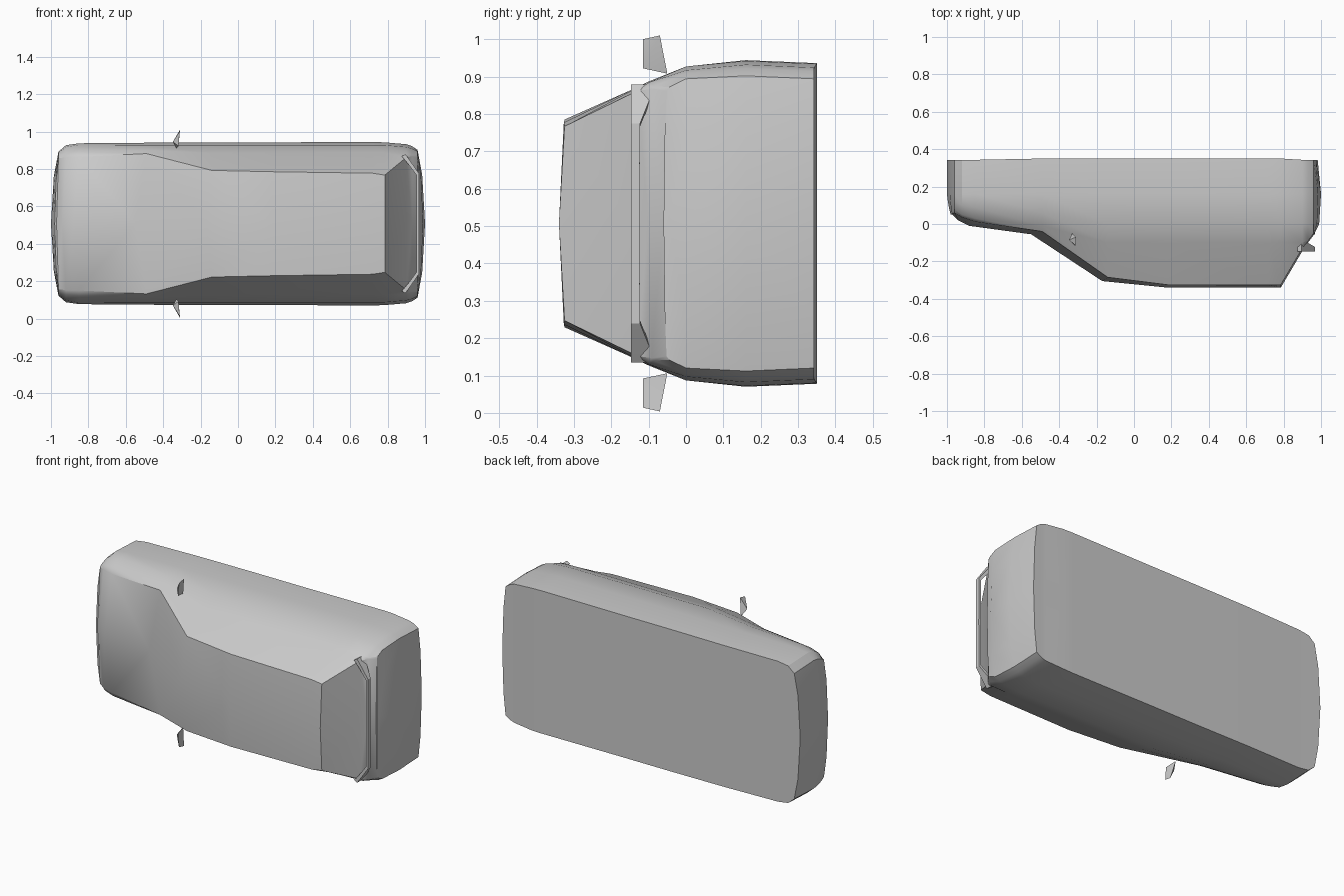
import bpy, bmesh
from mathutils import Vector

if "Cube" in bpy.data.objects:
    bpy.data.objects.remove(bpy.data.objects["Cube"])

MID = 0.507  # height of the symmetry plane; the car lies on its side, roof towards -y


def make_part(name, bm, angle=0.5):
    """Finish a half part: clean, smooth by angle, mirror about the centre plane."""
    bmesh.ops.remove_doubles(bm, verts=bm.verts, dist=0.0005)
    bmesh.ops.recalc_face_normals(bm, faces=bm.faces)
    me = bpy.data.meshes.new(name)
    bm.to_mesh(me)
    bm.free()
    ob = bpy.data.objects.new(name, me)
    ob.location.z = MID
    bpy.context.collection.objects.link(ob)
    bpy.ops.object.select_all(action='DESELECT')
    ob.select_set(True)
    bpy.context.view_layer.objects.active = ob
    bpy.ops.object.shade_smooth_by_angle(angle=angle)
    mod = ob.modifiers.new("mirror", 'MIRROR')
    mod.use_axis = (False, False, True)
    mod.merge_threshold = 0.001
    return ob


def skin(bm, columns):
    """Join neighbouring columns of points with quads."""
    cols = [[bm.verts.new(p) for p in c] for c in columns]
    for a, b in zip(cols, cols[1:]):
        for i in range(len(a) - 1):
            bm.faces.new((a[i], a[i + 1], b[i + 1], b[i]))
    return cols


# Body stations: x, side width, shoulder y/w, belt y/w, top edge y/w, crown y, crown x shift
STATIONS = [
    (-.96, .385, .12, .380, .08, .365, .060, .350, .050, -.01),
    (-.92, .420, .10, .410, .05, .378, .035, .355, .020, -.02),
    (-.85, .430, .09, .422, .03, .385, .012, .357, -.010, -.03),
    (-.49, .433, .06, .420, -.01, .392, -.040, .375, -.055, -.06),
    (-.14, .435, .00, .420, -.10, .378, -.285, .285, -.305, -.03),
    (.18, .435, .00, .420, -.10, .378, -.325, .278, -.340, 0),
    (.72, .437, .00, .420, -.10, .380, -.327, .270, -.340, 0),
    (.785, .435, .00, .420, -.10, .380, -.325, .260, -.340, 0),
    (.90, .425, .00, .410, -.10, .377, -.130, .355, -.145, 0),
    (.93, .415, .00, .402, -.085, .367, -.092, .360, -.100, 0),
    (.96, .395, .00, .387, -.045, .365, -.052, .355, -.060, 0),
]


def column(s):
    x, wm, sy, sw, by, bw, ey, ew, cy, dx = s
    yb = 0.35 if abs(x) < 0.8 else 0.343
    return [Vector(p) for p in ((x, yb, 0), (x, yb, wm - .008), (x, .16, wm), (x, sy, sw),
                                (x, by, bw), (x, ey, ew), (x + dx, cy, 0))]


# Car body: side, hood, cabin and floor as one skin
body = bmesh.new()
columns = [column(s) for s in STATIONS]
skin(body, columns)

# Bowed nose and tail
for col, bows in ((columns[0], (-.04, -.04, -.035, -.028, -.02)),
                  (columns[-1], (.022, .04, .03, .008, .005))):
    rows, crown = col[1:6], col[6]
    cap = [rows]
    for k, f in ((.66, .62), (0, 1)):
        cap.append([Vector((p.x + b * f, p.y + (crown.y - p.y) * f * (i == 4), p.z * k))
                    for i, (p, b) in enumerate(zip(rows, bows))])
    skin(body, cap)
    for row, mid in ((0, col[0]), (4, crown)):
        body.faces.new([body.verts.new(c[row]) for c in cap] + [body.verts.new(mid)])
make_part("car_body", body)

# Rear spoiler: a bar wrapped around the foot of the rear window
spoiler = bmesh.new()
PATH = [(.968, 0, -.125, .014), (.968, .268, -.123, .014),
        (.925, .330, -.098, .016), (.895, .372, -.095, .02)]
cols = skin(spoiler, [[(x, -.147, w), (x, yb, w), (x - t, yb, max(w - t * .6, 0)),
                       (x - t, -.147, max(w - t * .6, 0)), (x, -.147, w)]
                      for x, w, yb, t in PATH])
spoiler.faces.new(cols[-1][:4])
make_part("rear_spoiler", spoiler, 0.3)

# Door mirrors
mirror = bmesh.new()
for p in ((-.31, -.07, 1.01), (-.312, -.115, 1.0), (-.33, -.05, .908),
          (-.318, -.115, .922), (-.348, -.085, .945)):
    mirror.verts.new((p[0], p[1], p[2] - MID))
bmesh.ops.convex_hull(mirror, input=mirror.verts)
make_part("door_mirror", mirror, 0.3)
